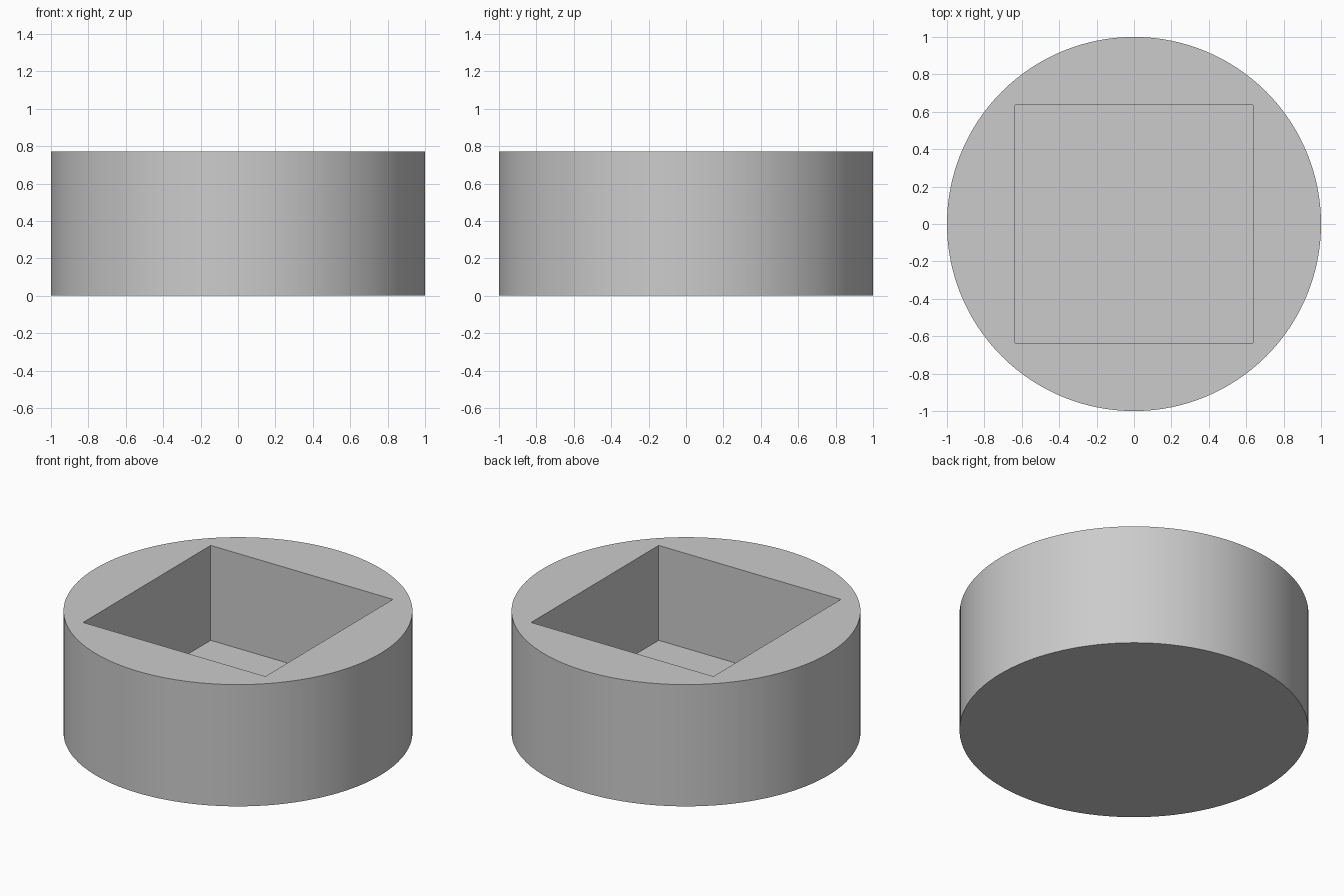
import bpy

if "Cube" in bpy.data.objects:
    bpy.data.objects.remove(bpy.data.objects["Cube"], do_unlink=True)

HEIGHT = 0.77
FLOOR = 0.17
POCKET = 1.275

# Plain grey material
grey = bpy.data.materials.new("grey")
grey.use_nodes = True
colour = (0.6, 0.6, 0.6, 1)
grey.diffuse_color = colour
grey.node_tree.nodes["Principled BSDF"].inputs["Base Color"].default_value = colour

# Round body
bpy.ops.mesh.primitive_cylinder_add(vertices=128, radius=1, depth=HEIGHT,
                                    location=(0, 0, HEIGHT / 2))
body = bpy.context.object
body.name = "round_body"
body.data.materials.append(grey)

# Square pocket cutter, open at the top
bpy.ops.mesh.primitive_cube_add(size=1, location=(0, 0, FLOOR + 0.5))
cutter = bpy.context.object
cutter.name = "pocket_cutter"
cutter.scale = (POCKET, POCKET, 1)
cutter.hide_render = True
cutter.data.materials.append(grey)
bpy.context.view_layer.update()

# Cut the pocket, then drop the cutter
cut = body.modifiers.new("square_pocket", 'BOOLEAN')
cut.operation = 'DIFFERENCE'
cut.solver = 'EXACT'
cut.object = cutter
bpy.ops.object.select_all(action='DESELECT')
body.select_set(True)
bpy.context.view_layer.objects.active = body
bpy.ops.object.modifier_apply(modifier=cut.name)
bpy.data.objects.remove(cutter, do_unlink=True)

# Smooth wall with crisp rims
bpy.ops.object.shade_smooth_by_angle()
